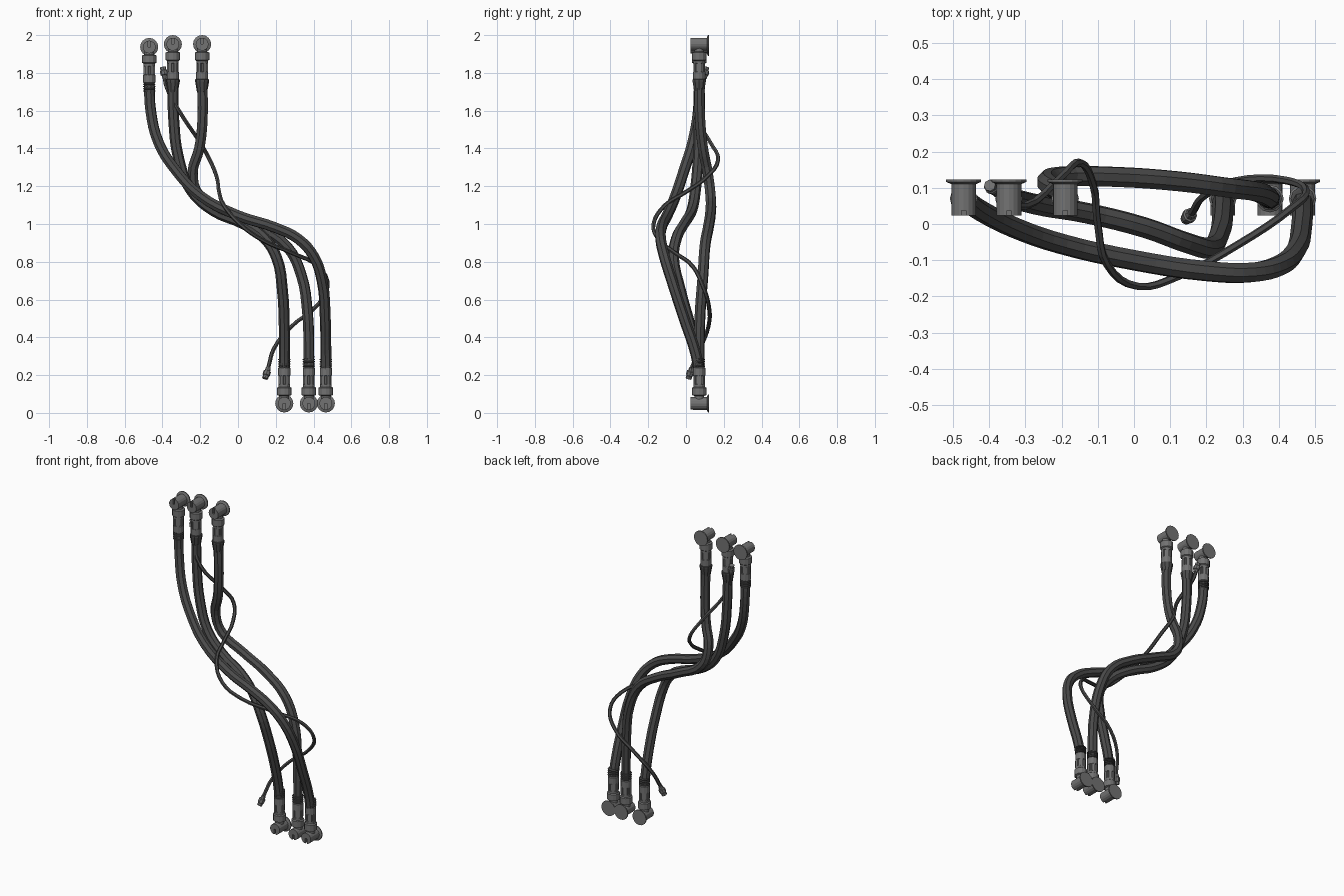
import bpy, bmesh, math
from mathutils import Vector, Matrix

if "Cube" in bpy.data.objects:
    bpy.data.objects.remove(bpy.data.objects["Cube"])

def material(name, g):
    m = bpy.data.materials.new(name)
    m.diffuse_color = (g, g, g, 1)
    m.use_nodes = True
    m.node_tree.nodes["Principled BSDF"].inputs["Base Color"].default_value = m.diffuse_color
    return m

RUBBER = material("dark_rubber", 0.07)
METAL = material("grey_metal", 0.17)

def add_object(name, bm, mat):
    bmesh.ops.recalc_face_normals(bm, faces=bm.faces)
    me = bpy.data.meshes.new(name)
    bm.to_mesh(me)
    bm.free()
    me.materials.append(mat)
    ob = bpy.data.objects.new(name, me)
    bpy.context.collection.objects.link(ob)
    return ob

def lathe(bm, profile, sides, mat=Matrix()):
    """Closed solid of revolution around z from (radius, z) pairs."""
    rings = []
    for r, z in profile:
        rings.append([bm.verts.new(mat @ Vector((r * math.cos(2 * math.pi * i / sides),
                      r * math.sin(2 * math.pi * i / sides), z))) for i in range(sides)])
    for a, b in zip(rings, rings[1:]):
        for i in range(sides):
            j = (i + 1) % sides
            bm.faces.new((a[i], a[j], b[j], b[i]))
    bm.faces.new(rings[0])
    bm.faces.new(rings[-1])

def box(bm, centre, size, rot=Matrix()):
    bmesh.ops.create_cube(bm, size=1, matrix=rot @ Matrix.Translation(centre) @ Matrix.Diagonal((*size, 1)))

def tube(name, points, radius, bevel_res):
    """Smooth faceted hose through the points."""
    cu = bpy.data.curves.new(name, 'CURVE')
    cu.dimensions = '3D'
    cu.bevel_depth, cu.bevel_resolution = radius, bevel_res
    cu.resolution_u, cu.use_fill_caps = 4, True
    sp = cu.splines.new('BEZIER')
    sp.bezier_points.add(len(points) - 1)
    for bp, p in zip(sp.bezier_points, points):
        bp.co = p
        bp.handle_left_type = bp.handle_right_type = 'AUTO'
    sp.use_smooth = False
    cu.materials.append(RUBBER)
    ob = bpy.data.objects.new(name, cu)
    bpy.context.collection.objects.link(ob)
    bpy.ops.object.select_all(action='DESELECT')
    ob.select_set(True)
    bpy.context.view_layer.objects.active = ob
    bpy.ops.object.convert(target='MESH')

# elbow body with rear flange, lying along y, with a slot cut in the front end
bm = bmesh.new()
lathe(bm, [(0.034, -0.047), (0.034, 0.04), (0.048, 0.046), (0.048, 0.053)], 16,
      Matrix.Rotation(-math.pi / 2, 4, 'X'))
elbow = add_object("elbow_body", bm, METAL)
bm = bmesh.new()
box(bm, (0, -0.045, 0.025), (0.012, 0.024, 0.05))
cutter = add_object("slot_cutter", bm, METAL)
cutter.hide_render = True
mod = elbow.modifiers.new("slot", 'BOOLEAN')
mod.operation, mod.object, mod.solver = 'DIFFERENCE', cutter, 'EXACT'
bpy.context.view_layer.objects.active = elbow
bpy.ops.object.modifier_apply(modifier="slot")
bpy.data.objects.remove(cutter)

# straight coupling below the elbow: nut, slatted sleeve and end ring
bm = bmesh.new()
lathe(bm, [(0.026, 0), (0.026, -0.04), (0.038, -0.044), (0.038, -0.083), (0.031, -0.088),
           (0.031, -0.1), (0.026, -0.102), (0.026, -0.145), (0.032, -0.147),
           (0.032, -0.188), (0.027, -0.192), (0.027, -0.2)], 12)
for k in range(6):
    box(bm, (0.026, 0, -0.124), (0.009, 0.018, 0.048), Matrix.Rotation(k * math.pi / 3, 4, 'Z'))
coupling = add_object("coupling", bm, METAL)

# two hose end styles: ribbed and flared
bm = bmesh.new()
for k in range(4):
    z = -0.193 - 0.012 * k
    lathe(bm, [(0.027, z), (0.033, z - 0.002), (0.033, z - 0.006), (0.027, z - 0.008)], 10)
ribs = add_object("ribbed_cuff", bm, RUBBER)
bm = bmesh.new()
lathe(bm, [(0.03, -0.184), (0.037, -0.187), (0.037, -0.197), (0.027, -0.255)], 10)
flare = add_object("flared_cuff", bm, RUBBER)

# place the fittings at both ends; the lower ones are turned upside down
Y = 0.07
spots = [("upper", -0.47, 1.937, 0, ribs), ("upper", -0.345, 1.952, 0, flare),
         ("upper", -0.19, 1.952, 0, flare)]
spots += [("lower", x, 0.05, math.pi, ribs) for x in (0.245, 0.375, 0.465)]
for row, x, z, turn, cuff in spots:
    for src in (elbow, coupling, cuff):
        ob = bpy.data.objects.new(row + "_" + src.name, src.data)
        ob.location = (x, Y, z)
        ob.rotation_euler = (0, turn, 0)
        bpy.context.collection.objects.link(ob)
for src in (elbow, coupling, ribs, flare):
    bpy.data.objects.remove(src)

# three thick hoses
tube("hose_front", [(-0.47, Y, 1.77), (-0.462, 0.065, 1.6), (-0.42, 0.035, 1.43), (-0.33, -0.01, 1.285),
     (-0.2, -0.055, 1.15), (0, -0.1, 1.045), (0.2, -0.13, 0.98), (0.32, -0.134, 0.92),
     (0.4, -0.115, 0.83), (0.445, -0.075, 0.7), (0.462, -0.01, 0.5), (0.465, 0.05, 0.32),
     (0.465, Y, 0.22)], 0.029, 2)
tube("hose_middle", [(-0.345, Y, 1.78), (-0.34, Y, 1.55), (-0.315, 0.065, 1.35), (-0.25, 0.05, 1.18),
     (-0.13, 0.03, 1.07), (0.03, -0.01, 1.0), (0.14, -0.05, 0.925), (0.205, -0.066, 0.82),
     (0.235, -0.03, 0.65), (0.245, 0.025, 0.45), (0.245, 0.06, 0.3), (0.245, Y, 0.22)], 0.029, 2)
tube("hose_back", [(-0.19, Y, 1.78), (-0.188, 0.075, 1.55), (-0.205, 0.09, 1.4), (-0.24, 0.115, 1.27),
     (-0.205, 0.13, 1.15), (-0.05, 0.13, 1.06), (0.12, 0.118, 0.98), (0.26, 0.1, 0.88),
     (0.335, 0.09, 0.73), (0.368, 0.075, 0.53), (0.375, Y, 0.33), (0.375, Y, 0.22)], 0.029, 2)

# thin cable winding around the hoses
cable = [(-0.39, 0.1, 1.79), (-0.38, 0.085, 1.73), (-0.3, 0.05, 1.58), (-0.2, 0.13, 1.43), (-0.15, 0.17, 1.34),
         (-0.113, 0.11, 1.25), (-0.1, 0, 1.17), (-0.075, -0.11, 1.1), (0.01, -0.172, 1.0),
         (0.12, -0.145, 0.92), (0.29, -0.055, 0.845), (0.43, 0.04, 0.77), (0.475, 0.09, 0.67),
         (0.42, 0.12, 0.57), (0.28, 0.118, 0.455), (0.19, 0.075, 0.34), (0.163, 0.035, 0.25),
         (0.155, 0.025, 0.22)]
tube("thin_cable", cable, 0.011, 1)

# small connectors on the cable ends
for row, end, d in (("upper", cable[0], Vector((-0.01, 0.008, 0.05))),
                    ("lower", cable[-1], Vector((-0.012, -0.012, -0.04)))):
    bm = bmesh.new()
    m = Matrix.Translation(end) @ d.to_track_quat('Z', 'Y').to_matrix().to_4x4()
    lathe(bm, [(0.013, -0.02), (0.015, -0.003), (0.02, 0), (0.02, 0.022), (0.016, 0.025), (0.016, 0.042)], 8, m)
    add_object(row + "_cable_connector", bm, METAL)
